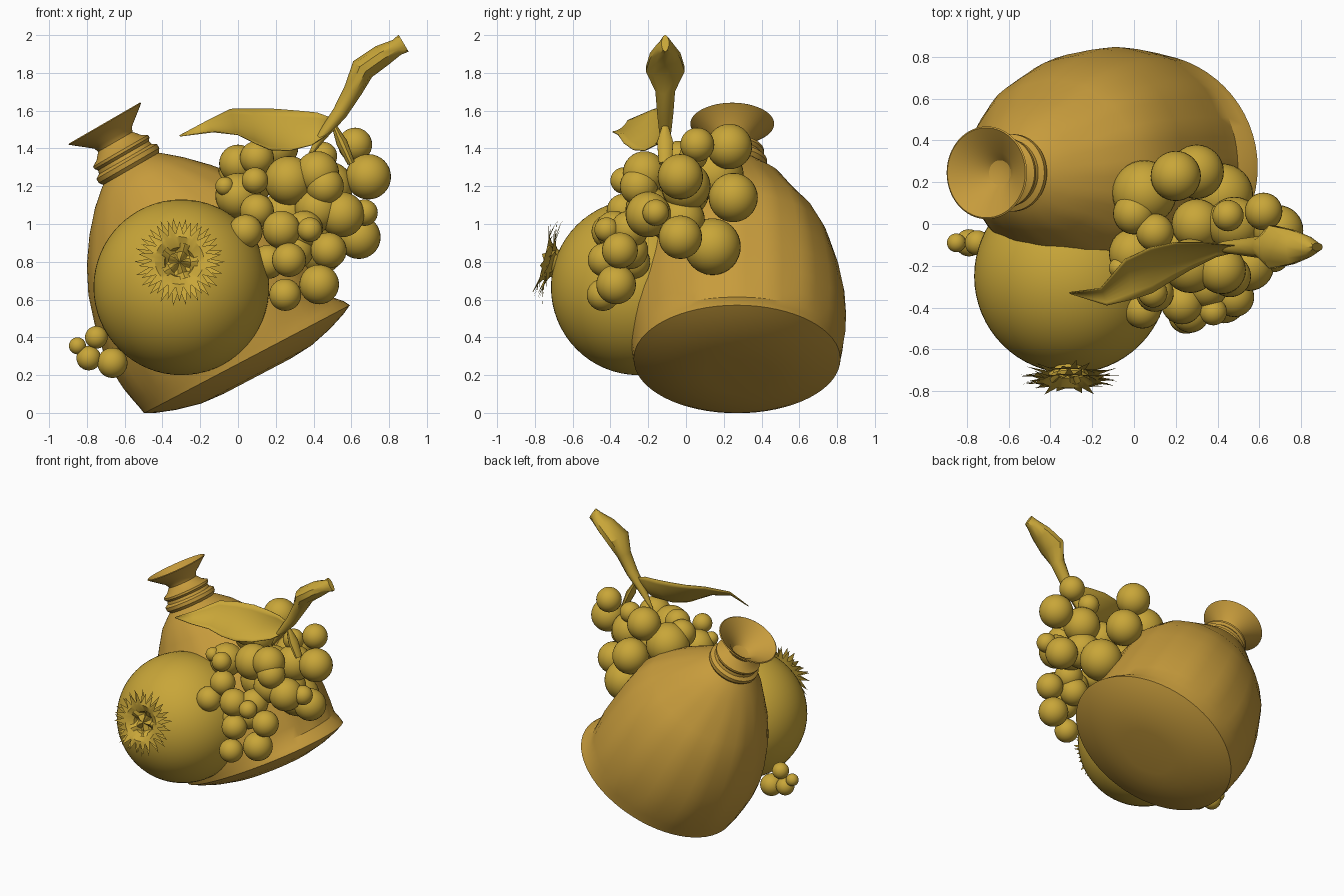
import bpy, bmesh, math
from mathutils import Matrix, Vector

if "Cube" in bpy.data.objects:
    bpy.data.objects.remove(bpy.data.objects["Cube"])


def material(name, col):
    m = bpy.data.materials.new(name)
    m.diffuse_color = (*col, 1)
    m.use_nodes = True
    m.node_tree.nodes["Principled BSDF"].inputs["Base Color"].default_value = m.diffuse_color
    return m


GOLD = material("old_gold", (0.58, 0.38, 0.04))
CLAY = material("ochre_clay", (0.57, 0.33, 0.045))


def finish(name, bm, mat, angle=40):
    bmesh.ops.recalc_face_normals(bm, faces=bm.faces)
    me = bpy.data.meshes.new(name)
    bm.to_mesh(me)
    bm.free()
    ob = bpy.data.objects.new(name, me)
    bpy.context.collection.objects.link(ob)
    me.materials.append(mat)
    bpy.ops.object.select_all(action='DESELECT')
    ob.select_set(True)
    bpy.context.view_layer.objects.active = ob
    bpy.ops.object.shade_smooth_by_angle(angle=math.radians(angle))
    return ob


def loft(name, rings, mat, closed=True, caps=False, angle=40):
    # Skin a list of equally long point rings
    bm = bmesh.new()
    vs = [[bm.verts.new(p) for p in ring] for ring in rings]
    n = len(vs[0])
    for a, b in zip(vs, vs[1:]):
        for i in range(n if closed else n - 1):
            j = (i + 1) % n
            bm.faces.new((a[i], a[j], b[j], b[i]))
    if caps:
        bm.faces.new(vs[0])
        bm.faces.new(vs[-1])
    bmesh.ops.remove_doubles(bm, verts=bm.verts, dist=1e-5)
    return finish(name, bm, mat, angle)


def ball(name, x, y, z, r, seg=32):
    bm = bmesh.new()
    bmesh.ops.create_uvsphere(bm, u_segments=seg, v_segments=seg // 2, radius=r,
                              matrix=Matrix.Translation((x, y, z)))
    return finish(name, bm, GOLD)


def ramp(a, b, x):
    t = min(max((x - a) / (b - a), 0), 1)
    return t * t * (3 - 2 * t)


# Tilted jug: domed base, body flattened on the low side, two neck rings, flared mouth
profile = [(0, -.10), (.2, -.10), (.33, -.09), (.46, -.058), (.56, -.022), (.615, .005),
           (.62, .04), (.63, .09), (.64, .17), (.645, .28), (.635, .42), (.605, .56),
           (.55, .72), (.47, .86), (.37, .99), (.27, 1.10), (.195, 1.165),
           (.17, 1.185), (.185, 1.205), (.185, 1.23), (.16, 1.245), (.155, 1.265),
           (.168, 1.28), (.168, 1.295), (.135, 1.315), (.105, 1.35), (.115, 1.375),
           (.222, 1.46), (.215, 1.465), (.105, 1.385), (.06, 1.335), (0, 1.32)]
SEG = 64
tilt = Matrix.Translation((.05, .27, .28)) @ Matrix.Rotation(math.radians(-30), 4, 'Y')
rings = []
for r, s in profile:
    squash = .89 if s < 1.1 else 1
    lean = -.028 * ramp(.6, 1.15, s)
    waist = .09 * ramp(.0, .12, s) * (1 - ramp(.4, .9, s))
    shear = .04 * (1 - ramp(.1, .5, s))
    ring = []
    for i in range(SEG):
        a = math.tau * i / SEG
        c = math.cos(a)
        rr = r * (1 + (.006 * math.cos(16 * a) if .1 < s < 1.1 else 0)) - waist * max(c, 0) ** 2
        ring.append(tilt @ Vector((rr * c + lean, rr * squash * math.sin(a) - .025 * ramp(.8, 1.2, s),
                                   s - shear * c * r)))
    rings.append(ring)
loft("jug", rings, CLAY, angle=30)

# Pomegranate
ball("pomegranate", -.30, -.25, .665, .465, 64)

# Pomegranate crown: two layers of spikes around a puckered hollow
N = 22
facing = Vector((0, -.97, .24)).to_track_quat('Z', 'Y').to_matrix().to_4x4()
aim = Matrix.Translation((-.31, -.685, .79)) @ facing
for k, (length, lift) in enumerate([(.24, .04), (.22, .07)]):
    rings = []
    for radius, h, tip in [(.06, -.02, 0), (.08, lift * .5, 0), (.13, lift, 0), (length, lift, 1)]:
        ring = []
        for i in range(2 * N):
            a = math.pi * (i + k) / N
            rr = radius if not tip or i % 2 == 0 else .145
            hh = h + (.02 * math.sin(i * 2.3) if tip and i % 2 == 0 else 0)
            ring.append(aim @ Vector((rr * math.cos(a), rr * math.sin(a), hh)))
        rings.append(ring)
    loft("crown_spikes_%d" % (k + 1), rings, GOLD, angle=30)
rings = []
for radius, h in [(0, .04), (.03, .03), (.06, .02), (.10, .045)]:
    rings.append([aim @ Vector((radius * math.cos(a), radius * math.sin(a),
                                h + .018 * math.cos(5 * a) * (radius > 0)))
                  for a in [math.tau * i / 40 for i in range(40)]])
loft("crown_heart", rings, GOLD, angle=30)

# Grapes as x, y, z, radius: upper bunch, lower bunch, small side cluster
upper = [(.69, -.03, 1.25, .12), (.62, .06, 1.42, .09), (.42, -.22, 1.27, .115),
         (.46, -.25, 1.20, .10), (.27, -.20, 1.23, .13), (.10, -.04, 1.35, .09),
         (.00, .05, 1.32, .10), (.05, .15, 1.26, .155), (.20, .23, 1.41, .12),
         (.30, .25, 1.14, .13), (.09, -.33, 1.23, .07), (-.07, -.21, 1.20, .05),
         (.00, -.14, 1.15, .12), (.48, .0, 1.20, .13), (.30, .0, 1.16, .12),
         (.45, .04, 1.36, .075)]
lower = [(.64, -.03, .93, .115), (.67, -.16, 1.06, .07), (.55, -.20, 1.05, .12),
         (.42, .14, .88, .15), (.10, -.33, 1.07, .09), (.04, -.41, .96, .09),
         (.23, -.38, .97, .10), (.38, -.42, .97, .065), (.35, -.30, .97, .10),
         (.48, -.35, .86, .095), (.30, -.30, .86, .10), (.27, -.43, .81, .09),
         (.43, -.37, .68, .105), (.25, -.44, .625, .085), (.16, -.28, .80, .09),
         (.42, -.20, 1.08, .12), (.25, -.10, 1.05, .13), (.45, -.03, 1.02, .13)]
side = [(-.85, -.09, .355, .045), (-.75, -.09, .40, .06),
        (-.79, -.09, .29, .065), (-.665, -.10, .265, .08)]
for label, data in (("upper_grape", upper), ("lower_grape", lower), ("side_grape", side)):
    for i, g in enumerate(data):
        ball("%s_%d" % (label, i + 1), *g)


def stem(name, path, n=10):
    # Tube in the xz plane; each station is x, z, half width in plane, half width in y
    rings = []
    for i, (x, z, w, wy) in enumerate(path):
        a, b = path[max(i - 1, 0)], path[min(i + 1, len(path) - 1)]
        d = Vector((b[0] - a[0], 0, b[1] - a[1])).normalized()
        across = Vector((d.z, 0, -d.x))
        rings.append([Vector((x, -.11, z)) + across * w * math.cos(t) + Vector((0, wy * math.sin(t), 0))
                      for t in [math.tau * k / n for k in range(n)]])
    loft(name, rings, GOLD, caps=True)


# Stalk with a broad cut end, and a short offshoot
stem("stalk", [(.37, 1.35, .008, .01), (.44, 1.46, .025, .03), (.54, 1.59, .04, .045),
               (.61, 1.71, .05, .055), (.66, 1.82, .065, .108), (.76, 1.89, .06, .085),
               (.84, 1.935, .045, .05), (.877, 1.957, .052, .02)])
stem("stalk_offshoot", [(.60, 1.32, .02, .035), (.55, 1.43, .03, .045), (.50, 1.54, .01, .01)])

# Curled leaf: far and near edges with a sagging midrib
edges = [((-.31, -.33, 1.47), (-.305, -.335, 1.468)),
         ((-.16, -.31, 1.55), (-.13, -.39, 1.49)),
         ((-.04, -.17, 1.61), (.00, -.36, 1.475)),
         ((.08, -.115, 1.612), (.09, -.33, 1.43)),
         ((.20, -.09, 1.61), (.17, -.28, 1.395)),
         ((.32, -.09, 1.60), (.27, -.22, 1.39)),
         ((.42, -.10, 1.59), (.39, -.16, 1.42)),
         ((.53, -.11, 1.55), (.51, -.13, 1.50))]
rows = []
for a, b in edges:
    a, b = Vector(a), Vector(b)
    sag = Vector((0, .08, -.10)) * (a - b).length
    rows.append([a.lerp(b, t / 8) + sag * t / 2 * (1 - t / 8) for t in range(9)])
leaf = loft("leaf", rows, GOLD, closed=False, angle=60)
thick = leaf.modifiers.new("thickness", 'SOLIDIFY')
thick.thickness = .005
